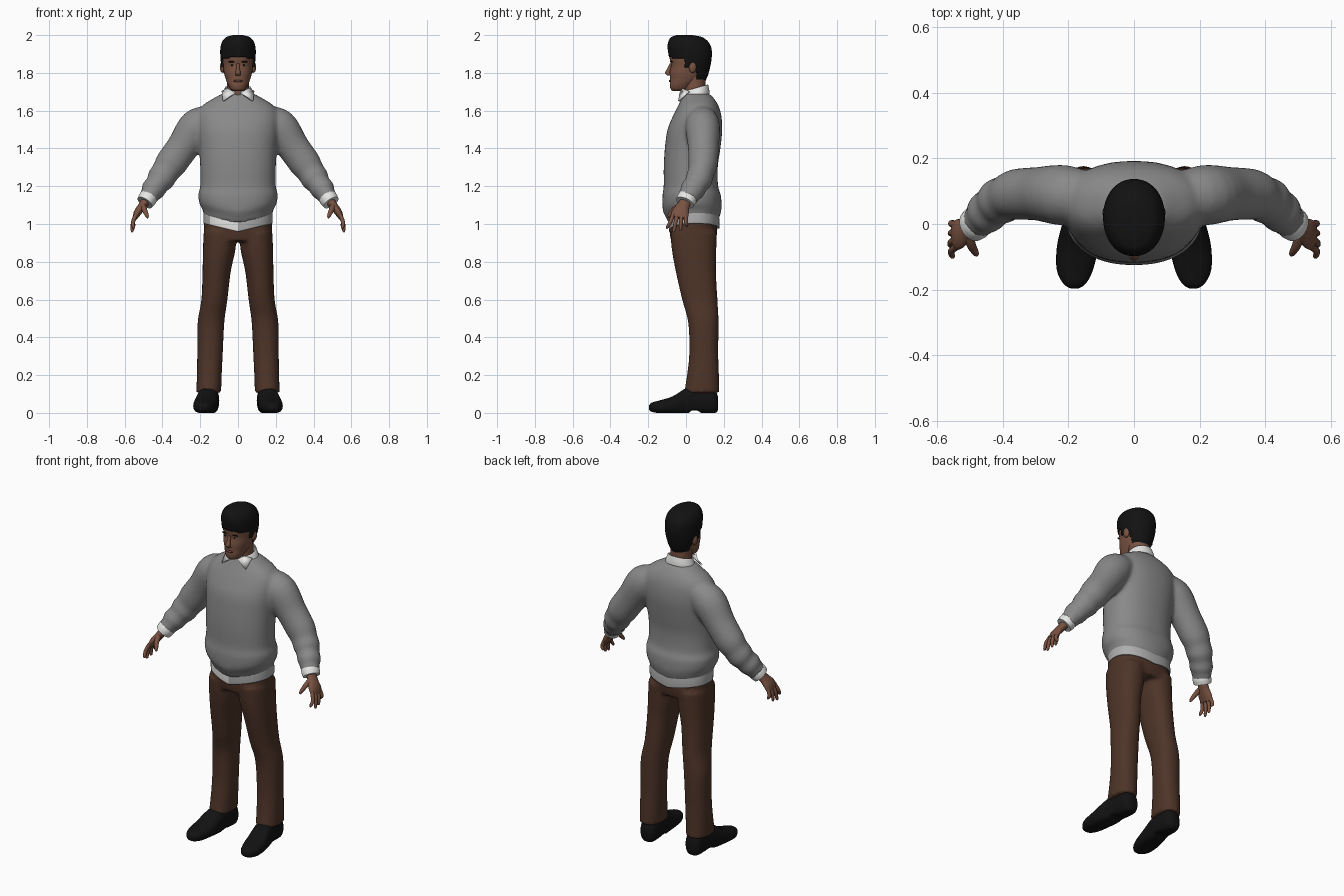
import bpy, bmesh, math
from mathutils import Vector

if "Cube" in bpy.data.objects:
    bpy.data.objects.remove(bpy.data.objects["Cube"])


def material(name, rgb):
    m = bpy.data.materials.new(name)
    m.diffuse_color = (*rgb, 1)
    m.use_nodes = True
    m.node_tree.nodes["Principled BSDF"].inputs["Base Color"].default_value = m.diffuse_color
    return m


WOOL = material("grey_wool", (0.25, 0.25, 0.25))
WHITE = material("white_cotton", (0.85, 0.85, 0.84))
TAIL = material("pale_grey_cotton", (0.42, 0.42, 0.42))
BROWN = material("brown_cloth", (0.075, 0.034, 0.021))
BLACK = material("black", (0.006, 0.006, 0.006))
SKIN = material("skin", (0.19, 0.085, 0.053))
LIP = material("lips", (0.13, 0.05, 0.04))
XY = (Vector((1, 0, 0)), Vector((0, 1, 0)))
XZ = (Vector((1, 0, 0)), Vector((0, 0, 1)))


def spline(pts, steps):
    """Catmull-Rom interpolation of rows of numbers."""
    out = []
    for i in range(len(pts) - 1):
        p0, p1, p2 = pts[max(i - 1, 0)], pts[i], pts[i + 1]
        p3 = pts[min(i + 2, len(pts) - 1)]
        for k in range(steps):
            t = k / steps
            out.append([0.5 * (2 * b + (c - a) * t + (2 * a - 5 * b + 4 * c - d) * t * t
                               + (3 * b - a - 3 * c + d) * t ** 3)
                        for a, b, c, d in zip(p0, p1, p2, p3)])
    return out + [list(pts[-1])]


def loft(bm, pts, axes=None, side=1, power=2.0, steps=4, n=28, caps=True):
    """Skin rounded rings (x, y, z, radius_u, radius_v); rings follow the path without axes."""
    rows = spline(pts, steps)
    cs = [Vector(r[:3]) for r in rows]
    rings = []
    for i, r in enumerate(rows):
        if axes:
            u, v = axes
        else:
            t = (cs[min(i + 1, len(cs) - 1)] - cs[max(i - 1, 0)]).normalized()
            v = (Vector((0, 1, 0)) - t * t.y).normalized()
            u = t.cross(v)
        ring = []
        for k in range(n):
            a = 2 * math.pi * k / n
            c, s = math.cos(a), math.sin(a)
            p = (cs[i] + u * math.copysign(abs(c) ** (2 / power), c) * r[3]
                 + v * math.copysign(abs(s) ** (2 / power), s) * r[4])
            ring.append(bm.verts.new((p.x * side, p.y, p.z)))
        rings.append(ring)
    for a, b in zip(rings, rings[1:]):
        for k in range(n):
            bm.faces.new((a[k], a[(k + 1) % n], b[(k + 1) % n], b[k]))
    if caps:
        bm.faces.new(rings[0])
        bm.faces.new(rings[-1])
    bmesh.ops.recalc_face_normals(bm, faces=bm.faces)


def body_rings(rows):
    """Rows of height, front y, back y, half width -> loft rings."""
    return [(0, (f + b) / 2, z, w, (b - f) / 2) for z, f, b, w in rows]


def finish(name, bm, *mats, voxel=0, thick=0):
    me = bpy.data.meshes.new(name)
    bm.to_mesh(me)
    bm.free()
    for m in mats:
        me.materials.append(m)
    ob = bpy.data.objects.new(name, me)
    bpy.context.collection.objects.link(ob)
    if voxel:
        r = ob.modifiers.new("blend", 'REMESH')
        r.mode, r.voxel_size, r.use_smooth_shade = 'VOXEL', voxel, True
        s = ob.modifiers.new("soften", 'SMOOTH')
        s.factor, s.iterations = 0.5, 6
    if thick:
        s = ob.modifiers.new("thickness", 'SOLIDIFY')
        s.thickness, s.offset = thick, -1
    bpy.ops.object.select_all(action='DESELECT')
    ob.select_set(True)
    bpy.context.view_layer.objects.active = ob
    bpy.ops.object.shade_smooth_by_angle(angle=math.radians(50))
    return ob


def part(name, pts, mat, thick=0, **kw):
    bm = bmesh.new()
    loft(bm, pts, **kw)
    return finish(name, bm, mat, thick=thick)


def ball(name, loc, size, mat):
    bm = bmesh.new()
    bmesh.ops.create_uvsphere(bm, u_segments=16, v_segments=10, radius=1)
    for v in bm.verts:
        v.co = Vector(loc) + Vector([a * b for a, b in zip(v.co, size)])
    return finish(name, bm, mat)


def dip(bm, top, front, back):
    """Lower a hem towards the middle of the front and back."""
    for v in bm.verts:
        if v.co.z < top:
            k = max(0, 1 - abs(v.co.x) / 0.19) * min(1, (top - v.co.z) / 0.08)
            v.co.z -= k * (front if v.co.y < 0.04 else back)


# Sweater: torso and sleeves blended together
bm = bmesh.new()
loft(bm, body_rings([
    (1.04, -.09, .17, .178), (1.075, -.105, .182, .187), (1.11, -.122, .188, .205),
    (1.16, -.125, .185, .21), (1.20, -.118, .17, .2), (1.30, -.118, .168, .2),
    (1.40, -.112, .182, .206), (1.50, -.098, .192, .215), (1.58, -.065, .186, .215),
    (1.63, -.04, .17, .185), (1.665, -.022, .148, .13), (1.69, -.012, .125, .085)]),
    axes=XY, power=2.25, n=48)
dip(bm, 1.19, .045, .025)
for s in (-1, 1):
    loft(bm, [(.14, .085, 1.56, .07, .075), (.215, .088, 1.515, .098, .092),
              (.29, .092, 1.41, .086, .082), (.355, .09, 1.32, .084, .078),
              (.385, .08, 1.275, .074, .07), (.41, .068, 1.237, .074, .072),
              (.428, .053, 1.21, .062, .064), (.45, .034, 1.18, .064, .066),
              (.463, .02, 1.158, .052, .057), (.48, .006, 1.134, .05, .055)], side=s)
finish("sweater", bm, WOOL, voxel=.011)

# Shirt tail peeking out below the sweater
bm = bmesh.new()
loft(bm, body_rings([(1.005, -.09, .177, .183), (1.04, -.092, .177, .183),
                     (1.09, -.09, .17, .18)]), axes=XY, power=2.25, n=48, caps=False)
dip(bm, 1.1, .045, .03)
for f in bm.faces:
    c = f.calc_center_median()
    f.material_index = int(-.15 < c.x < 0 and c.y < 0)
finish("shirt_tail", bm, TAIL, WHITE, thick=.006)

# Trousers: hips and both legs blended together
bm = bmesh.new()
loft(bm, body_rings([(.91, -.08, .158, .172), (.97, -.088, .166, .18), (1.07, -.09, .165, .178)]),
     axes=XY, power=2.3, n=40)
for s in (-1, 1):
    loft(bm, [(.155, .083, .105, .066, .094), (.152, .09, .2, .066, .085),
              (.148, .094, .32, .068, .077), (.143, .092, .48, .071, .081),
              (.125, .073, .6, .069, .094), (.113, .052, .75, .075, .107),
              (.1, .043, .86, .086, .118), (.094, .04, .96, .088, .124)],
         axes=XY, side=s, power=2.2)
finish("trousers", bm, BROWN, voxel=.011)

# Shirt collar: tilted neck band with two points
bm = bmesh.new()
loft(bm, [(0, .053, 1.668, .088, .072), (0, .053, 1.69, .083, .07), (0, .053, 1.72, .07, .064)],
     axes=XY, n=32, caps=False)
for v in bm.verts:
    v.co.z += .28 * (v.co.y - .05)
gap = [f for f in bm.faces if abs(f.calc_center_median().x) < .012 and f.calc_center_median().y < 0]
bmesh.ops.delete(bm, geom=gap, context='FACES')
finish("collar_band", bm, WHITE, thick=.006)
for s in (-1, 1):
    bm = bmesh.new()
    bm.faces.new([bm.verts.new((x * s, y, z)) for x, y, z in (
        (.012, -.026, 1.692), (.05, -.012, 1.715), (.082, .02, 1.70), (.076, -.034, 1.648))])
    finish("collar_point", bm, WHITE, thick=.01 * s)

for s in (-1, 1):
    # Cuff, palm, fingers and thumb
    part("shirt_cuff", [(.468, .015, 1.15, .045, .05), (.48, .004, 1.132, .049, .053),
                        (.493, -.006, 1.113, .045, .05)], WHITE, side=s)
    part("palm", [(.475, .008, 1.14, .026, .03), (.507, -.015, 1.095, .022, .034),
                  (.532, -.03, 1.06, .02, .046), (.546, -.036, 1.032, .013, .044)], SKIN, side=s)
    for y0, y1, x1, z1 in ((-.068, -.098, .553, .975), (-.046, -.064, .56, .957),
                           (-.024, -.03, .557, .963), (-.002, .004, .55, .985)):
        part("finger", [(.54, y0, 1.05, .011, .011), (.556, (y0 + y1) / 2, 1.01, .0105, .0105),
                        (x1, y1, z1 + .008, .008, .008), (x1 - .001, y1, z1, .003, .003)],
             SKIN, side=s, n=12)
    part("thumb", [(.505, -.03, 1.1, .016, .016), (.495, -.065, 1.075, .014, .014),
                   (.482, -.088, 1.045, .01, .01), (.478, -.095, 1.032, .004, .004)],
         SKIN, side=s, n=12)

    # Shoe with a flat sole
    bm = bmesh.new()
    loft(bm, [(.15, .17, .05, .025, .035), (.15, .145, .06, .048, .066), (.153, .06, .066, .053, .07),
              (.162, .0, .06, .057, .07), (.172, -.07, .042, .063, .046), (.18, -.14, .032, .055, .034),
              (.181, -.182, .03, .034, .024), (.181, -.197, .028, .01, .01)],
         axes=XZ, side=s, power=2.5)
    for v in bm.verts:
        # raised arch in front of the heel
        v.co.z = max(v.co.z, .012 if .02 < v.co.y < .08 else .0)
    finish("shoe", bm, BLACK)

# Neck and head
part("neck", [(0, .048, 1.63, .062, .06), (0, .046, 1.7, .058, .058), (0, .043, 1.79, .06, .062)],
     SKIN, axes=XY)
part("head", body_rings([
    (1.703, -.066, -.02, .02), (1.712, -.08, .01, .038), (1.735, -.086, .04, .052),
    (1.765, -.084, .08, .064), (1.80, -.085, .1, .074), (1.84, -.08, .115, .079),
    (1.88, -.087, .12, .081), (1.92, -.084, .12, .077), (1.965, -.05, .09, .05)]),
    SKIN, axes=XY, power=2.2, n=40)

# Hair: a cap opened around the face
bm = bmesh.new()
loft(bm, body_rings([
    (1.755, -.07, .102, .058), (1.79, -.083, .117, .077), (1.85, -.085, .132, .09),
    (1.90, -.093, .137, .094), (1.94, -.098, .132, .092), (1.97, -.092, .113, .081),
    (1.99, -.077, .083, .06), (2.0, -.05, .035, .025)]),
    axes=XY, power=2.1, steps=6, n=72)


def on_face(c):
    if c.z > 1.888 - .15 * abs(c.x) * (c.y < 0):
        return False
    return c.y < (-.004 if c.z > 1.83 else .058)


bmesh.ops.delete(bm, geom=[f for f in bm.faces if on_face(f.calc_center_median())], context='FACES')
finish("hair", bm, BLACK, thick=.012)

# Facial features
part("nose", [(0, -.078, 1.85, .008, .008), (0, -.087, 1.825, .009, .011),
              (0, -.097, 1.80, .014, .014), (0, -.088, 1.785, .013, .01)], SKIN, axes=XY, n=16)
ball("mouth", (0, -.084, 1.757), (.024, .007, .006), LIP)
for s in (-1, 1):
    ball("ear", (.083 * s, .035, 1.83), (.013, .02, .03), SKIN)
    ball("eyebrow", (.034 * s, -.077, 1.859), (.019, .007, .004), BLACK)
    ball("eye", (.032 * s, -.073, 1.841), (.011, .005, .0045), WHITE)
    ball("iris", (.032 * s, -.076, 1.841), (.006, .004, .0045), BLACK)
